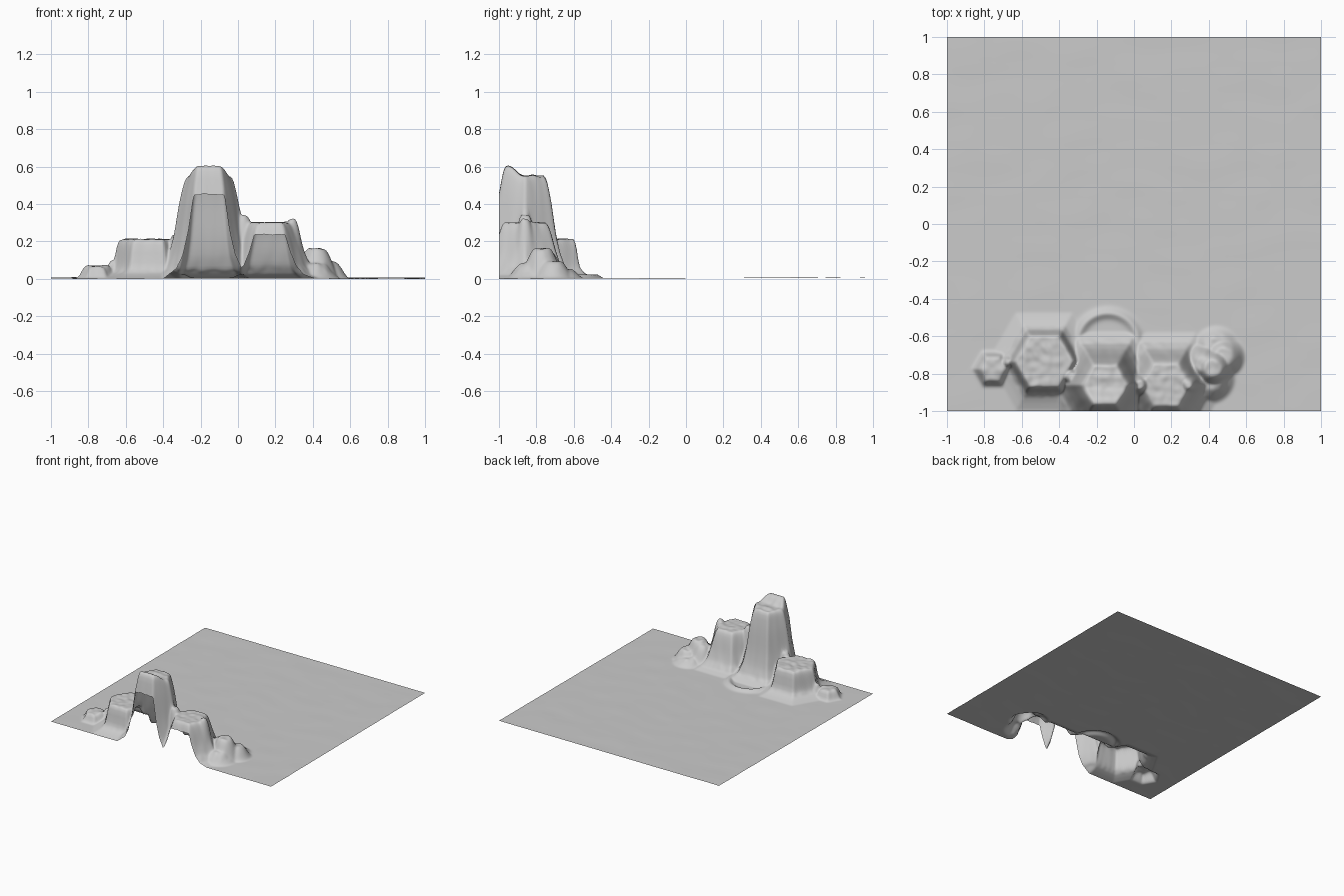
import bpy, bmesh, math
from mathutils import noise, Vector

cube = bpy.data.objects.get("Cube")
if cube:
    bpy.data.objects.remove(cube)

SEGMENTS = 250


def hex_distance(x, y):
    """Distance to the flats of a hexagon with corners on the x axis."""
    x, y = abs(x), abs(y)
    return max(y, x * math.cos(math.pi / 6) + y / 2)


def ramp(profile, d):
    """Height at distance d along a falling (distance, height) profile."""
    if d <= profile[0][0]:
        return profile[0][1]
    for (d0, z0), (d1, z1) in zip(profile, profile[1:]):
        if d <= d1:
            return z0 + (z1 - z0) * (d - d0) / (d1 - d0)
    return 0.0


def step(a, b, v):
    t = min(max((v - a) / (b - a), 0), 1)
    return t * t * (3 - 2 * t)


# Hexagonal rock columns: centre, then profile from top edge to foot
COLUMNS = {
    "low": ((-0.48, -0.735), [(0.135, 0.21), (0.148, 0.18), (0.163, 0.06),
                              (0.19, 0.03), (0.22, 0.015), (0.26, 0)]),
    "tall": ((-0.155, -0.86), [(0.1, 0.55), (0.115, 0.53), (0.14, 0.41), (0.165, 0.23),
                               (0.19, 0.12), (0.22, 0.05), (0.28, 0)]),
    "middle": ((0.17, -0.86), [(0.11, 0.3), (0.125, 0.28), (0.142, 0.23), (0.165, 0.14),
                               (0.19, 0.07), (0.23, 0.02), (0.28, 0)]),
    "small": ((-0.755, -0.775), [(0.05, 0.068), (0.065, 0.06), (0.085, 0.01), (0.1, 0)]),
}
# Rounded boulders: x, y, height, top radius, foot radius
BOULDERS = [
    (0.42, -0.77, 0.16, 0.04, 0.13), (0.37, -0.75, 0.14, 0.03, 0.13),
    (0.48, -0.71, 0.09, 0.04, 0.12), (0.44, -0.67, 0.05, 0.05, 0.13),
    (0.40, -0.82, 0.08, 0.06, 0.15), (-0.67, -0.74, 0.1, 0.01, 0.05),
    (0.03, -0.86, 0.34, 0.02, 0.10), (-0.33, -0.82, 0.24, 0.02, 0.07),
    (0.29, -0.86, 0.32, 0.015, 0.10),
]


def height(x, y):
    # Nearly flat plain with a faint roughness
    z = 0.0035 * (y + 1) + 0.003 + 0.0015 * noise.noise(Vector((x * 4, y * 7, 0)))
    rock = 0.0
    for name, ((cx, cy), profile) in COLUMNS.items():
        h = ramp(profile, hex_distance(x - cx, y - cy))
        if name == "tall":
            h *= 1 + 0.1 * step(-0.87, -0.95, y)
        rock = max(rock, h)
    for bx, by, top, r0, r1 in BOULDERS:
        rock = max(rock, top * step(r1, r0, math.hypot(x - bx, y - by)))
    # Curved low ridge behind the tall column
    if y > -0.64:
        off = math.hypot(x + 0.14, (y + 0.63) * 1.05) - 0.16
        rock = max(rock, 0.022 * math.exp(-(off / 0.025) ** 2))
    # Rough broken edges on the slopes
    if rock > 0.03:
        rock += 0.008 * noise.noise(Vector((x * 25, y * 25, 1)))
    return z + rock


# Terrain sheet
bm = bmesh.new()
bmesh.ops.create_grid(bm, x_segments=SEGMENTS, y_segments=SEGMENTS, size=1)
for v in bm.verts:
    v.co.z = height(v.co.x, v.co.y)
for _ in range(2):
    inner = [v for v in bm.verts if not v.is_boundary and v.co.y < -0.4]
    bmesh.ops.smooth_vert(bm, verts=inner, factor=0.5, use_axis_z=True)
lowest = min(v.co.z for v in bm.verts)
bmesh.ops.translate(bm, verts=bm.verts, vec=(0, 0, -lowest))
for f in bm.faces:
    f.smooth = True
mesh = bpy.data.meshes.new("terrain")
bm.to_mesh(mesh)
bm.free()
terrain = bpy.data.objects.new("terrain", mesh)
bpy.context.collection.objects.link(terrain)

# Plain grey stone
stone = bpy.data.materials.new("grey stone")
stone.use_nodes = True
colour = (0.6, 0.6, 0.6, 1)
stone.diffuse_color = colour
stone.node_tree.nodes["Principled BSDF"].inputs["Base Color"].default_value = colour
mesh.materials.append(stone)
